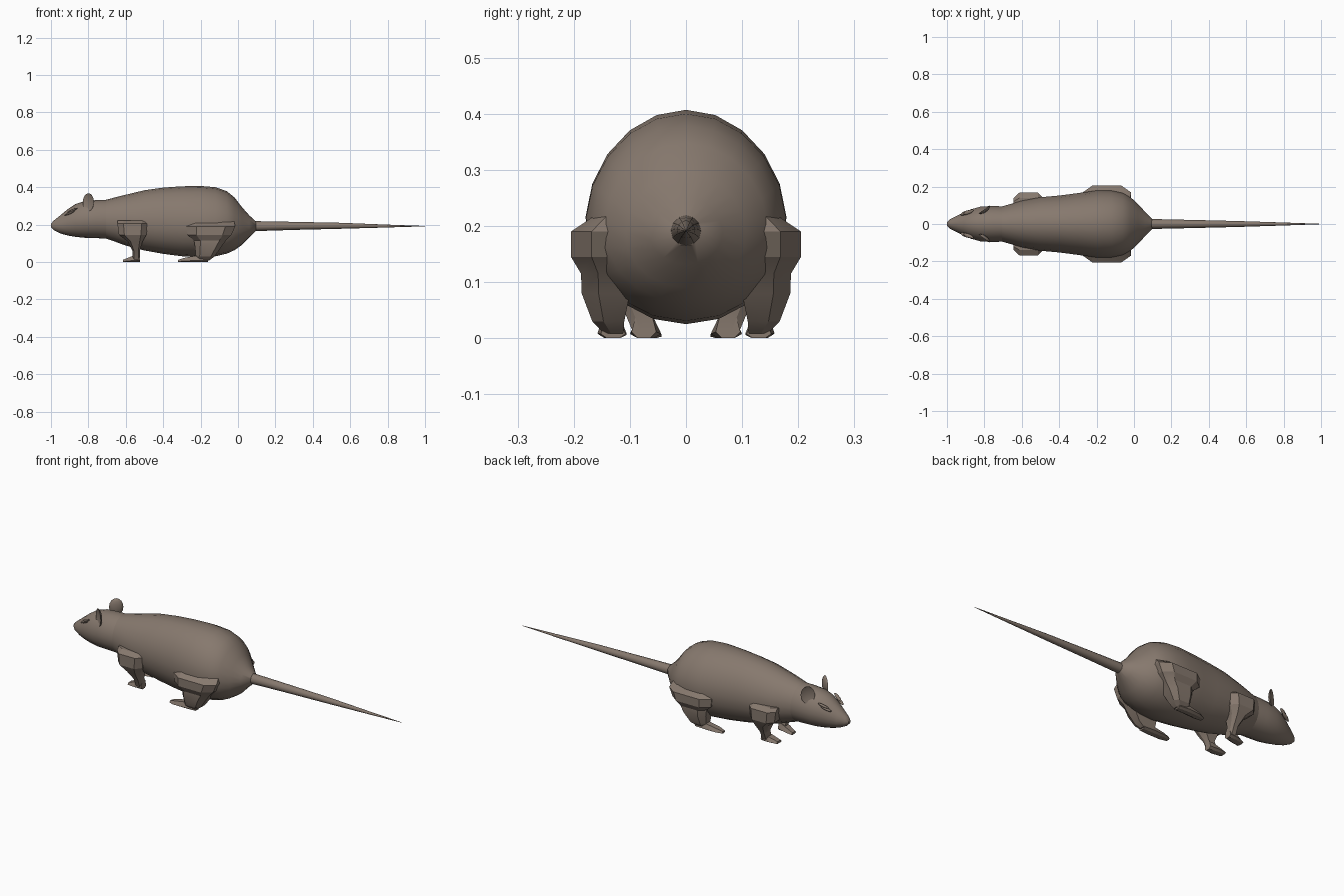
import bpy, bmesh, math
from mathutils import Matrix, Vector

cube = bpy.data.objects.get("Cube")
if cube:
    bpy.data.objects.remove(cube, do_unlink=True)

# One fur colour
fur = bpy.data.materials.new("brown_fur")
fur.use_nodes = True
colour = (0.24, 0.19, 0.155, 1)
fur.diffuse_color = colour
bsdf = next(n for n in fur.node_tree.nodes if n.type == 'BSDF_PRINCIPLED')
bsdf.inputs["Base Color"].default_value = colour
bsdf.inputs["Roughness"].default_value = 0.8


def finish(name, bm, angle):
    bmesh.ops.recalc_face_normals(bm, faces=bm.faces)
    mesh = bpy.data.meshes.new(name)
    bm.to_mesh(mesh)
    bm.free()
    mesh.materials.append(fur)
    ob = bpy.data.objects.new(name, mesh)
    bpy.context.scene.collection.objects.link(ob)
    bpy.ops.object.select_all(action='DESELECT')
    ob.select_set(True)
    bpy.context.view_layer.objects.active = ob
    bpy.ops.object.shade_smooth_by_angle(angle=math.radians(angle))
    return ob


def loft(bm, loops):
    """Skin closed loops of equal length and cap both ends."""
    rings = [[bm.verts.new(p) for p in loop] for loop in loops]
    n = len(rings[0])
    for a, b in zip(rings, rings[1:]):
        for i in range(n):
            j = (i + 1) % n
            bm.faces.new((a[i], a[j], b[j], b[i]))
    bm.faces.new(rings[0])
    bm.faces.new(rings[-1])


def tube(name, stations, sides, angle):
    """Stations are x, bottom, top, half width."""
    bm = bmesh.new()
    loops = []
    for x, low, high, w in stations:
        mid, h = (low + high) / 2, (high - low) / 2
        turns = [2 * math.pi * i / sides for i in range(sides)]
        loops.append([(x, w * math.cos(t) * (1 - 0.06 * math.sin(t)),
                       mid + h * math.sin(t)) for t in turns])
    loft(bm, loops)
    return finish(name, bm, angle)


# Head, torso and tail
tube("head", [(-1, .185, .205, .01), (-.985, .17, .222, .024),
              (-.95, .153, .25, .043), (-.91, .142, .283, .062),
              (-.87, .135, .31, .079), (-.82, .13, .326, .093),
              (-.76, .128, .331, .096), (-.69, .125, .333, .094)], 20, 45)
tube("torso", [(-.72, .13, .329, .09), (-.66, .11, .345, .107),
               (-.6, .088, .36, .124), (-.5, .062, .384, .143),
               (-.4, .044, .398, .152), (-.3, .031, .405, .165),
               (-.2, .025, .407, .179), (-.12, .031, .4, .178),
               (-.06, .045, .379, .166), (-.02, .063, .347, .145),
               (.02, .09, .295, .107), (.06, .132, .25, .065),
               (.095, .165, .217, .028)], 20, 45)
tube("tail", [(.08, .165, .219, .027), (.3, .172, .215, .022),
              (.55, .178, .21, .016), (.8, .185, .2, .008),
              (1, .191, .193, .001)], 12, 45)


def leg(name, sections, foot, side):
    """Sections are z, front, back, inner, outer; foot adds a toe-ward loft in x."""
    bm = bmesh.new()
    loops = []
    for z, x0, x1, y0, y1 in sections:
        c, d = (x1 - x0) * .2, (y1 - y0) * .35
        loops.append([(x, y * side, z) for x, y in
                      ((x0, y0), (x1, y0), (x1, y1 - d), (x1 - c, y1),
                       (x0 + c, y1), (x0, y1 - d))])
    loft(bm, loops)
    loops = []
    for x, y, w, h in foot:
        loops.append([(x, (y + dy * w) * side, z * h) for dy, z in
                      ((-1, .25), (-.5, 0), (.5, 0), (1, .25), (.6, 1), (-.6, 1))])
    loft(bm, loops)
    finish(name, bm, 20)


def ear(name, side):
    bm = bmesh.new()
    bmesh.ops.create_uvsphere(bm, u_segments=12, v_segments=8, radius=1)
    # Dish the face of the ear
    for v in bm.verts:
        rim = v.co.x ** 2 + v.co.z ** 2
        if v.co.y < -.01:
            v.co.y = .5 * (1 - rim)
    place = (Matrix.Translation(Vector((-.8, .078 * side, .32))) @
             Matrix.Rotation(math.radians(-35 if side < 0 else 215), 4, 'Z') @
             Matrix.Diagonal((.036, .016, .048, 1)))
    bm.transform(place)
    finish(name, bm, 40)


def eye(name, side):
    bm = bmesh.new()
    # Two narrow lids either side of a slit
    for x, y, z in ((-.9, .06, .262), (-.885, .063, .277)):
        lid = bmesh.ops.create_icosphere(bm, subdivisions=2, radius=1)["verts"]
        place = (Matrix.Translation(Vector((x, y * side, z))) @
                 Matrix.Rotation(math.radians(22 * side), 4, 'Z') @
                 Matrix.Rotation(math.radians(-22), 4, 'Y') @
                 Matrix.Diagonal((.032, .01, .006, 1)))
        bmesh.ops.transform(bm, matrix=place, verts=lid)
    finish(name, bm, 40)


# Paired parts
for label, side in (("left", -1), ("right", 1)):
    leg(label + "_front_leg",
        [(.222, -.645, -.48, .08, .14), (.205, -.645, -.482, .08, .168),
         (.145, -.637, -.49, .08, .168), (.11, -.59, -.51, .075, .15),
         (.06, -.565, -.525, .07, .115), (.012, -.565, -.525, .055, .095)],
        [(-.525, .075, .022, .045), (-.57, .072, .028, .03),
         (-.615, .065, .022, .012)], side)
    leg(label + "_rear_leg",
        [(.217, -.275, -.02, .1, .165), (.19, -.275, -.015, .1, .205),
         (.145, -.27, -.035, .1, .205), (.115, -.235, -.065, .1, .187),
         (.08, -.23, -.09, .1, .186), (.03, -.225, -.125, .11, .167),
         (.008, -.215, -.155, .112, .145)],
        [(-.16, .13, .022, .03), (-.22, .132, .026, .035),
         (-.29, .13, .024, .022), (-.32, .128, .014, .012)], side)
    ear(label + "_ear", side)
    eye(label + "_eye", side)
